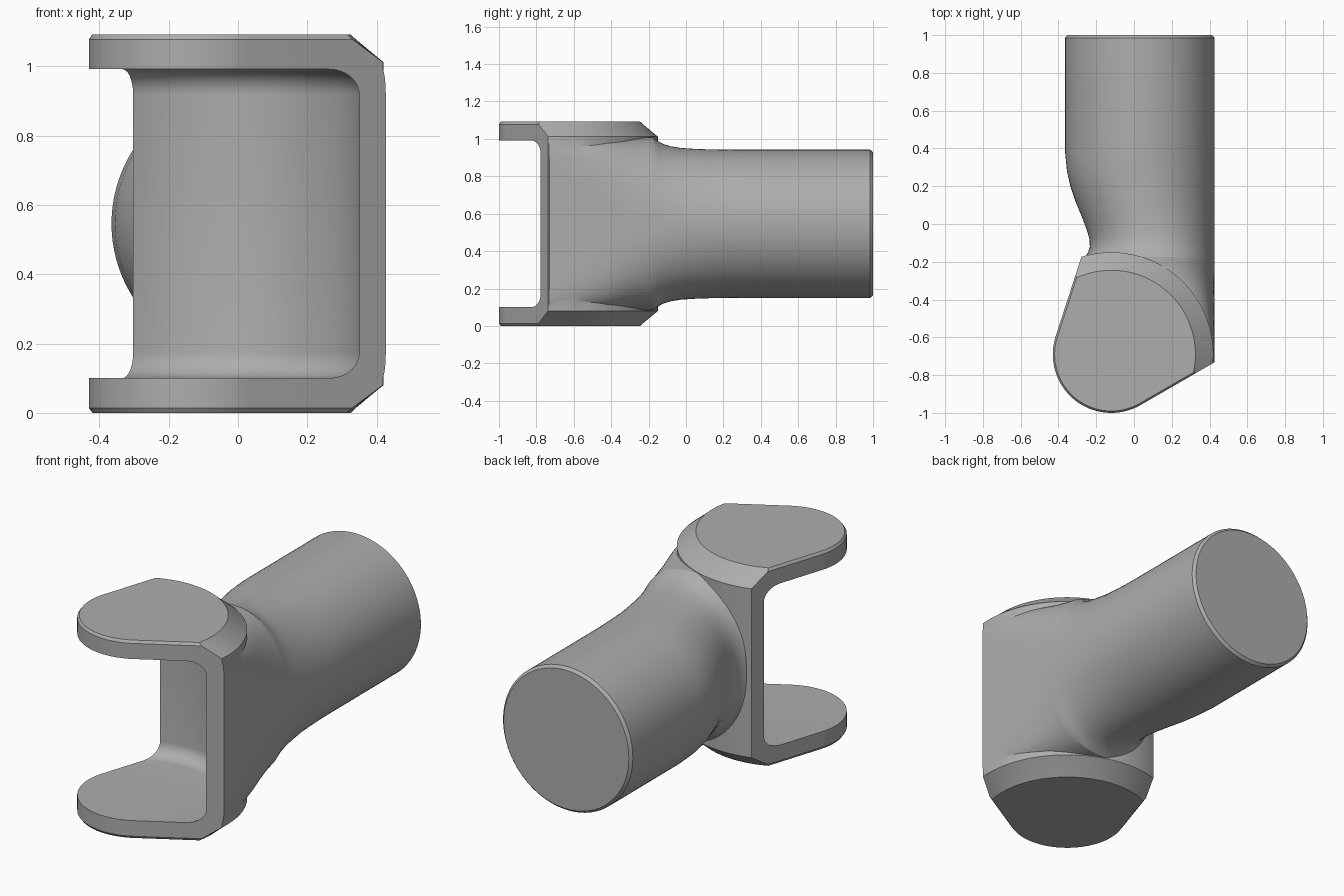
import bpy, bmesh, math

old = bpy.data.objects.get("Cube")
if old:
    bpy.data.objects.remove(old, do_unlink=True)

CX, CY, MID = -0.12, -0.69, 0.546   # socket axis and mid height

grey = bpy.data.materials.new("plain grey")
grey.use_nodes = True
colour = (0.42, 0.42, 0.42, 1)
grey.diffuse_color = colour
grey.node_tree.nodes["Principled BSDF"].inputs["Base Color"].default_value = colour


def loft(name, rings):
    """Skin a closed solid over rings with equal point counts."""
    bm = bmesh.new()
    loops = [[bm.verts.new(p) for p in ring] for ring in rings]
    n = len(loops[0])
    for a, b in zip(loops, loops[1:]):
        for i in range(n):
            bm.faces.new((a[i], a[(i + 1) % n], b[(i + 1) % n], b[i]))
    bm.faces.new(loops[0])
    bm.faces.new(loops[-1])
    bmesh.ops.recalc_face_normals(bm, faces=bm.faces)
    mesh = bpy.data.meshes.new(name)
    bm.to_mesh(mesh)
    bm.free()
    mesh.materials.append(grey)
    ob = bpy.data.objects.new(name, mesh)
    bpy.context.collection.objects.link(ob)
    return ob


def arc(radius, start, end, steps):
    for i in range(steps + 1):
        t = start + (end - start) * i / steps
        yield CX + radius * math.cos(t), CY + radius * math.sin(t)


def footprint(z, lobe, back):
    """Front lobe joined by tangent lines to a larger back arc."""
    left, right = math.radians(162), math.radians(-60)
    a = math.acos(lobe / back)
    pts = list(arc(lobe, left, right + math.tau, 32))
    pts += list(arc(back, right + a, left - a, 48))
    return [(x, y, z) for x, y in pts]


# Clevis block with chamfered ends
steps = [(0, 0.30, 0.445), (0.014, 0.31, 0.46), (0.08, 0.31, 0.54)]
levels = steps + [(2 * MID - z, a, b) for z, a, b in reversed(steps)]
clevis = loft("clevis_body", [footprint(*s) for s in levels])


def section(y, left, right, half, power, shear=0.0):
    """Superellipse across the handle, optionally skewed in plan."""
    ring = []
    for i in range(96):
        t = math.tau * i / 96
        c, s = math.cos(t), math.sin(t)
        x = (left + right) / 2 + (right - left) / 2 * math.copysign(abs(c) ** (2 / power), c)
        z = MID + half * math.copysign(abs(s) ** (2 / power), s)
        ring.append((x, y + shear * (x - right), z))
    return ring


# Round handle: y, left side, half height, squareness
R = 0.427
spine = [
    (-0.55, -0.02, 0.464, 6), (-0.42, -0.12, 0.464, 4), (-0.32, -0.2, 0.464, 3),
    (-0.24, -0.26, 0.464, 2.6), (-0.2, -0.272, 0.464, 2.45), (-0.175, -0.258, 0.462, 2.35),
    (-0.15, -0.243, 0.442, 2.28), (-0.12, -0.234, 0.426, 2.22), (-0.08, -0.236, 0.414, 2.16),
    (-0.03, -0.25, 0.406, 2.1), (0.04, -0.277, 0.401, 2.05), (0.12, -0.31, 0.398, 2),
    (0.2, -0.337, 0.397, 2), (0.28, -0.355, 0.396, 2), (0.38, -0.365, 0.396, 2),
    (0.985, -0.365, 0.396, 2)]
rings = [section(-0.731, 0.1, R, 0.464, 14, math.tan(math.radians(30)))]
rings += [section(y, left, R, half, p) for y, left, half, p in spine]
rings.append(section(1.0, -0.351, R - 0.014, 0.382, 2))
handle = loft("handle", rings)

# Round pocket with filleted rims, cut from the clevis
POCKET, FILLET, FLOOR = 0.478, 0.075, 0.1
profile = []
for i in range(9):
    t = math.pi / 2 * i / 8
    profile.append((POCKET - FILLET * (1 - math.sin(t)), FLOOR + FILLET * (1 - math.cos(t))))
profile += [(r, 2 * MID - z) for r, z in reversed(profile)]
pocket = loft("pocket_cutter", [
    [(x, y, z) for x, y in list(arc(r, 0, math.tau, 96))[:-1]] for r, z in profile])
pocket.hide_render = True


def boolean(target, tool, operation):
    mod = target.modifiers.new(operation.lower(), "BOOLEAN")
    mod.operation, mod.object, mod.solver = operation, tool, "EXACT"
    bpy.context.view_layer.objects.active = target
    bpy.ops.object.modifier_apply(modifier=mod.name)
    bpy.data.objects.remove(tool, do_unlink=True)


boolean(clevis, handle, "UNION")
boolean(clevis, pocket, "DIFFERENCE")
clevis.name = "clevis_with_handle"

bpy.ops.object.select_all(action="DESELECT")
clevis.select_set(True)
bpy.context.view_layer.objects.active = clevis
bpy.ops.object.shade_smooth_by_angle(angle=math.radians(28))
